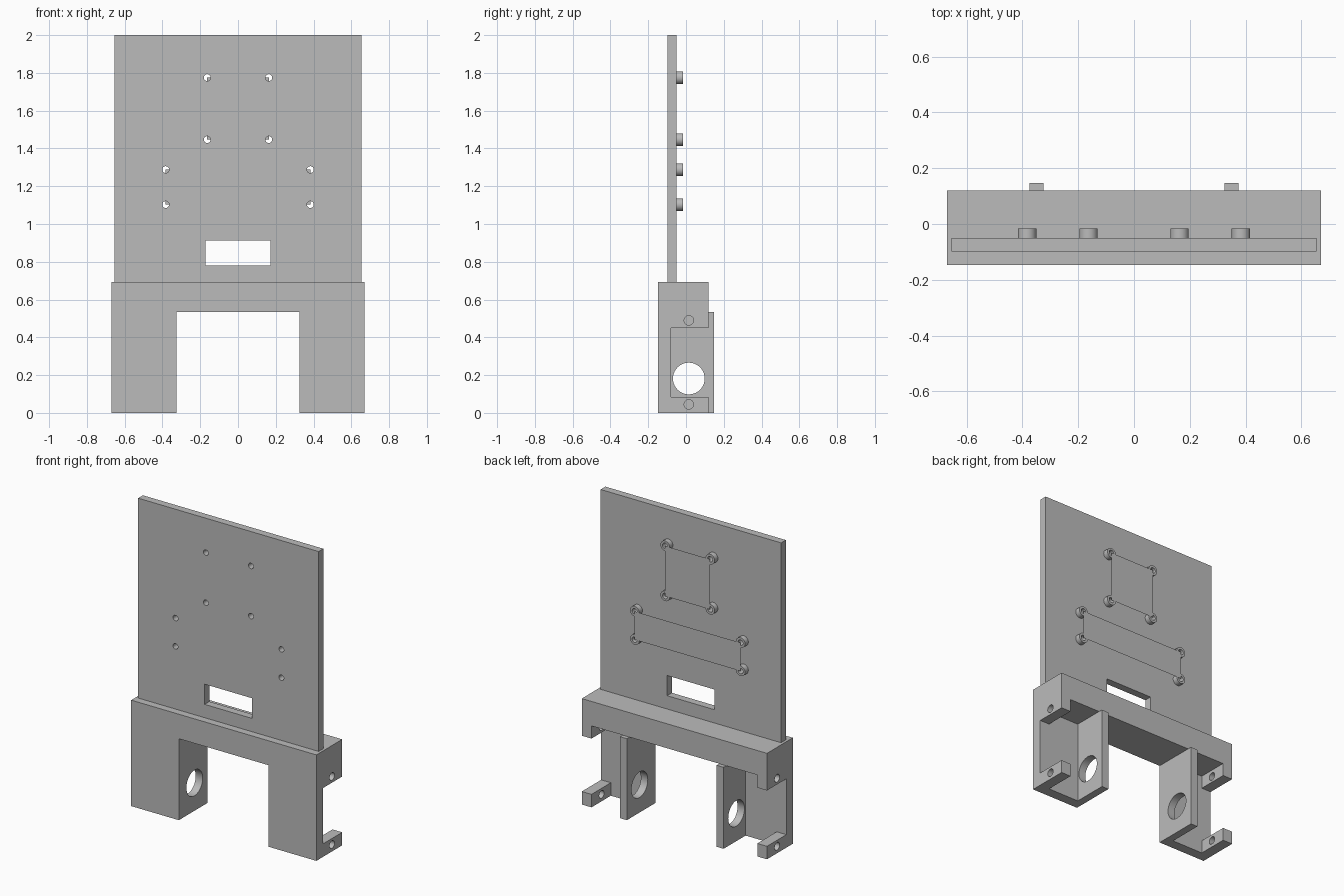
import bpy, bmesh
from math import radians
from mathutils import Matrix, Vector

if "Cube" in bpy.data.objects:
    bpy.data.objects.remove(bpy.data.objects["Cube"], do_unlink=True)

grey = bpy.data.materials.new("plain grey")
grey.use_nodes = True
COLOUR = (0.5, 0.5, 0.5, 1)
grey.diffuse_color = COLOUR
grey.node_tree.nodes["Principled BSDF"].inputs["Base Color"].default_value = COLOUR


def finish(name, bm):
    mesh = bpy.data.meshes.new(name)
    bm.to_mesh(mesh)
    bm.free()
    mesh.materials.append(grey)
    obj = bpy.data.objects.new(name, mesh)
    bpy.context.collection.objects.link(obj)
    return obj


def box(name, x, y, z):
    bm = bmesh.new()
    bmesh.ops.create_cube(bm, size=1)
    for v in bm.verts:
        v.co = Vector((r[0] + (c + 0.5) * (r[1] - r[0]) for c, r in zip(v.co, (x, y, z))))
    return finish(name, bm)


def rod(name, centre, radius, length, axis):
    bm = bmesh.new()
    turn = Matrix.Rotation(radians(90), 4, "Y" if axis == "X" else "X")
    bmesh.ops.create_cone(bm, cap_ends=True, segments=40, radius1=radius, radius2=radius,
                          depth=length, matrix=Matrix.Translation(centre) @ turn)
    return finish(name, bm)


def cut(target, cutters):
    for cutter in cutters:
        cutter.hide_render = True
        mod = target.modifiers.new("cut", "BOOLEAN")
        mod.operation = "DIFFERENCE"
        mod.solver = "EXACT"
        mod.object = cutter
        bpy.ops.object.select_all(action="DESELECT")
        bpy.context.view_layer.objects.active = target
        target.select_set(True)
        bpy.ops.object.modifier_apply(modifier=mod.name)
        bpy.data.objects.remove(cutter, do_unlink=True)
    bpy.ops.object.shade_smooth_by_angle(angle=radians(30))


# Main dimensions
FRONT, BACK, WALL_BACK = -0.147, 0.12, 0.147
SIDE, TOP, ARCH = 0.67, 0.693, 0.533
PLATE_Y = (-0.099, -0.05)
POST_END = -0.016


def span(side, a, b):
    return sorted((side * a, side * b))


# Base bracket: crossbar with two hollow legs
bracket = box("base_bracket", (-SIDE, SIDE), (FRONT, WALL_BACK), (0, TOP))
cutters = [
    box("arch_cutter", (-0.325, 0.325), (-1, 1), (-1, ARCH)),
    box("crossbar_step_cutter", (-1, 1), (BACK, 1), (ARCH, 1)),
]
for s in (-1, 1):
    cutters += [
        box("leg_step_cutter", span(s, 0.375, 1), (BACK, 1), (-1, 1)),
        box("leg_cavity_cutter", span(s, 0.375, 0.6), (-0.08, 1), (-1, ARCH)),
        box("side_opening_cutter", span(s, 0.55, 1), (-0.08, 1), (0.085, 0.45)),
        rod("shaft_hole_cutter", (s * 0.35, 0.015, 0.182), 0.084, 0.2, "X"),
    ]
    for z in (0.045, 0.49):
        cutters.append(rod("screw_hole_cutter", (s * 0.635, 0.015, z), 0.025, 0.15, "X"))
cut(bracket, cutters)

# Upright plate with window and screw holes
plate = box("upright_plate", (-0.653, 0.653), PLATE_Y, (TOP, 2))
cutters = [box("window_cutter", (-0.172, 0.172), (-1, 1), (0.78, 0.912))]

# Mounting posts and the thin sheet spanning each group
groups = {"upper": (0.163, 1.447, 1.775), "lower": (0.383, 1.103, 1.288)}
for label, (x, low, high) in groups.items():
    for s in (-1, 1):
        for z in (low, high):
            cutters.append(rod("plate_hole_cutter", (s * x, -0.075, z), 0.018, 0.2, "Y"))
            depth = POST_END - PLATE_Y[1]
            middle = (s * x, PLATE_Y[1] + depth / 2, z)
            post = rod(label + "_mounting_post", middle, 0.033, depth, "Y")
            cut(post, [rod("post_hole_cutter", middle, 0.018, 0.2, "Y")])
    bm = bmesh.new()
    corners = [(x, low), (-x, low), (-x, high), (x, high)]
    bm.faces.new([bm.verts.new((cx, POST_END + 0.0005, cz)) for cx, cz in corners])
    finish(label + "_mounting_sheet", bm)
cut(plate, cutters)
